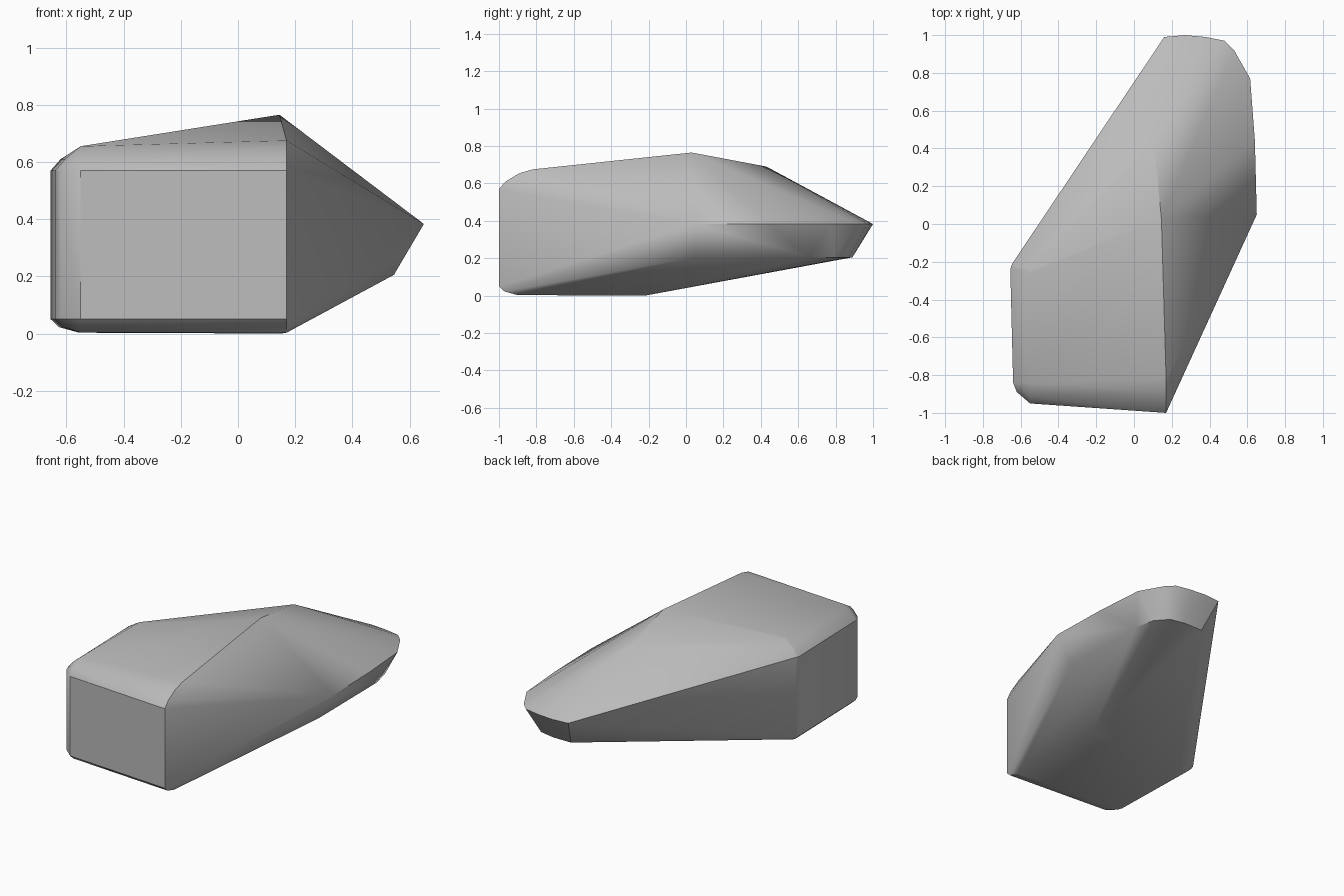
import bpy, bmesh, math
from mathutils import Vector

cube = bpy.data.objects.get("Cube")
if cube:
    bpy.data.objects.remove(cube, do_unlink=True)

# Rounded wall profile: inward offset and height
WALL = [(0.10, 0.003), (0.03, 0.022), (0, 0.05), (0, 0.57), (0.035, 0.61), (0.11, 0.655)]


def column(x, y, dx, dy):
    """Points up a wall corner, pulled in along (dx, dy) at top and bottom."""
    return [Vector((x + dx * i, y + dy * i, z)) for i, z in WALL]


def rim(outline, z):
    return [Vector((x, y, z)) for x, y in outline]


points = []
# Sharp front corner
points += column(0.17, -1.0, 0, 1)
# Rounded front corner
for x, y, dx, dy in [(-0.55, -0.95, 0, 1), (-0.62, -0.89, 0.7, 0.7), (-0.64, -0.84, 1, 0)]:
    points += column(x, y, dx, dy)
# Rounded rear corner of the block
for x, y, dx, dy in [(-0.655, -0.24, 1, 0), (-0.645, -0.21, 0.9, -0.5)]:
    points += column(x, y, dx, dy)
# Top ridge and the underside corner
points += [Vector(p) for p in [(0.17, -0.82, 0.675), (0.145, 0.03, 0.765),
                               (0.105, 0.43, 0.69), (0.15, -0.22, 0.0)]]
# Widest outline and the undercut below it
points += rim([(0.65, 0.05), (0.64, 0.44), (0.615, 0.77), (0.53, 0.92),
               (0.48, 0.97), (0.38, 0.99), (0.27, 1.0), (0.16, 0.99)], 0.383)
points += rim([(0.545, 0.05), (0.54, 0.66), (0.51, 0.79), (0.44, 0.87),
               (0.34, 0.89), (0.21, 0.89)], 0.205)

# Wrap the points in one skin
bm = bmesh.new()
for p in points:
    bm.verts.new(p)
hull = bmesh.ops.convex_hull(bm, input=bm.verts)
loose = [v for v in bm.verts if not v.link_faces]
bmesh.ops.delete(bm, geom=loose, context="VERTS")
bmesh.ops.dissolve_limit(bm, angle_limit=math.radians(1), verts=bm.verts, edges=bm.edges)
bmesh.ops.recalc_face_normals(bm, faces=bm.faces)
mesh = bpy.data.meshes.new("boulder")
bm.to_mesh(mesh)
bm.free()

boulder = bpy.data.objects.new("boulder", mesh)
bpy.context.collection.objects.link(boulder)

# Grey stone
stone = bpy.data.materials.new("grey stone")
stone.use_nodes = True
colour = (0.5, 0.5, 0.5, 1)
stone.diffuse_color = colour
stone.node_tree.nodes["Principled BSDF"].inputs["Base Color"].default_value = colour
mesh.materials.append(stone)

bpy.ops.object.select_all(action="DESELECT")
boulder.select_set(True)
bpy.context.view_layer.objects.active = boulder
bpy.ops.object.shade_smooth_by_angle(angle=math.radians(35))
